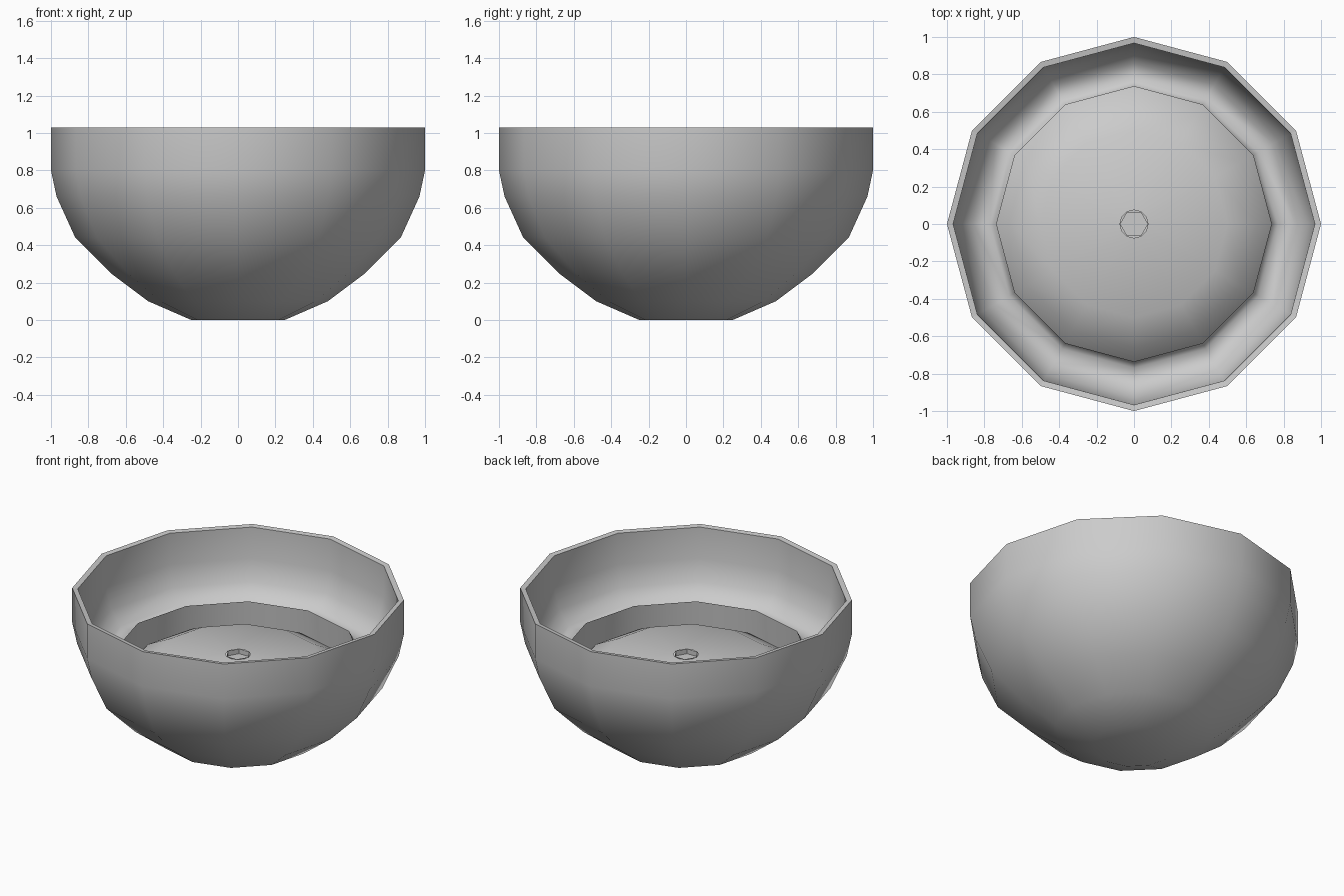
import bpy
import bmesh
from math import cos, sin, tau

cube = bpy.data.objects.get("Cube")
if cube:
    bpy.data.objects.remove(cube, do_unlink=True)

# Single plain grey
grey = bpy.data.materials.new("plain_grey")
grey.use_nodes = True
colour = (0.6, 0.6, 0.6, 1.0)
grey.diffuse_color = colour
grey.node_tree.nodes["Principled BSDF"].inputs["Base Color"].default_value = colour


def lathe(name, profile, sides=12, smooth=True):
    """Spin a (radius, height) profile about z; radius 0 closes to a point."""
    bm = bmesh.new()
    rings = []
    for r, z in profile:
        if r == 0:
            rings.append([bm.verts.new((0, 0, z))] * sides)
        else:
            rings.append([bm.verts.new((r * cos(tau * i / sides), r * sin(tau * i / sides), z))
                          for i in range(sides)])
    for low, high in zip(rings, rings[1:]):
        for i in range(sides):
            j = (i + 1) % sides
            corners = dict.fromkeys((low[i], low[j], high[j], high[i]))
            bm.faces.new(list(corners)).smooth = smooth
    mesh = bpy.data.meshes.new(name)
    bm.to_mesh(mesh)
    bm.free()
    mesh.materials.append(grey)
    obj = bpy.data.objects.new(name, mesh)
    bpy.context.collection.objects.link(obj)
    return obj


# Rounded outside of the bowl
lathe("bowl_outside", [(0, 0), (0.25, 0), (0.48, 0.1), (0.68, 0.25),
                       (0.87, 0.44), (0.97, 0.66), (1, 0.8), (1, 1.03)])

# Flat top edge
lathe("bowl_rim", [(1, 1.03), (0.967, 1.025)], smooth=False)

# Inside wall, running down into a trough and up to the inner lip
lathe("inner_wall", [(0.967, 1.025), (0.965, 0.82), (0.93, 0.68),
                     (0.86, 0.59), (0.77, 0.575), (0.735, 0.64)])

# Steep wall below the lip, down into a groove
lathe("groove_wall", [(0.735, 0.64), (0.75, 0.42)])

# Low raised centre with falling shoulders
lathe("raised_centre", [(0.75, 0.42), (0.66, 0.52), (0.5, 0.6), (0.075, 0.63)])

# Small six-sided recess in the middle
lathe("centre_recess", [(0.075, 0.632), (0.075, 0.6), (0, 0.6)], sides=6, smooth=False)
